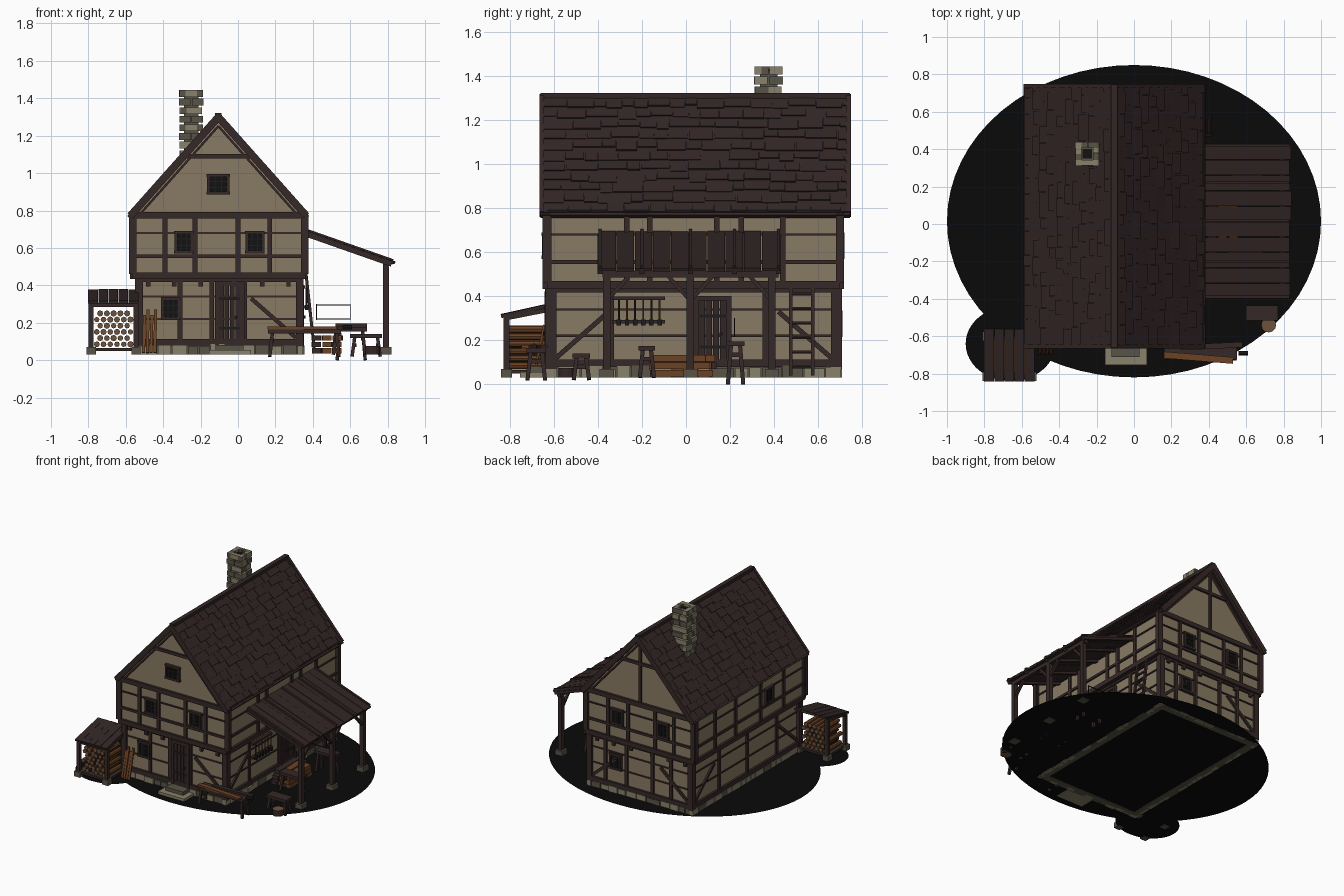
import bpy, bmesh, math, random
from mathutils import Vector as V, Matrix

if "Cube" in bpy.data.objects:
    bpy.data.objects.remove(bpy.data.objects["Cube"])
random.seed(7)
U = random.uniform

def mat(name, r, g, b):
    m = bpy.data.materials.new(name)
    m.diffuse_color = (r, g, b, 1)
    m.use_nodes = True
    m.node_tree.nodes["Principled BSDF"].inputs["Base Color"].default_value = m.diffuse_color
    return m
MATS = [mat("ground_black", .003, .003, .003), mat("plaster", .25, .195, .125),
        mat("roof_brown", .033, .019, .019), mat("dark_timber", .035, .021, .020),
        mat("glass_black", .006, .006, .007), mat("pale_stone", .25, .22, .145),
        mat("dark_stone", .10, .088, .062), mat("warm_wood", .15, .055, .018),
        mat("log_end", .15, .085, .045), mat("iron", .012, .012, .013)]
GROUND, PLASTER, ROOF, TIMBER, GLASS, STONE, STONE2, WOOD, LOG, IRON = range(10)

class Part:
    """Collects boxes, beams and rods into one named object."""
    def __init__(self, name):
        self.name, self.bm = name, bmesh.new()
    def solid(self, verts, faces, m):
        vs = [self.bm.verts.new(v) for v in verts]
        for f in faces:
            self.bm.faces.new([vs[i] for i in f]).material_index = m
    def beam(self, a, b, w, d, m, n=(0, 0, 1)):
        a, b, n = V(a), V(b), V(n)
        t = (b - a).normalized()
        s = n.cross(t)
        s = s.normalized() if s.length > 1e-4 else V((1, 0, 0))
        n = t.cross(s)
        pts = [p + s * (w / 2 * i) + n * (d / 2 * j) for p in (a, b)
               for i, j in ((-1, -1), (1, -1), (1, 1), (-1, 1))]
        self.solid(pts, [(3, 2, 1, 0), (4, 5, 6, 7)] +
                   [(i, (i + 1) % 4, (i + 1) % 4 + 4, i + 4) for i in range(4)], m)
    def box(self, x0, x1, y0, y1, z0, z1, m):
        y = (y0 + y1) / 2
        z = (z0 + z1) / 2
        self.beam((x0, y, z), (x1, y, z), y1 - y0, z1 - z0, m)
    def rod(self, a, b, r, m, sides=8, cap=None):
        a, b = V(a), V(b)
        q = (b - a).to_track_quat('Z', 'Y')
        ring = [q @ V((r * math.cos(k * math.tau / sides), r * math.sin(k * math.tau / sides), 0))
                for k in range(sides)]
        self.solid([p + o for p in (a, b) for o in ring],
                   [(i, (i + 1) % sides, (i + 1) % sides + sides, i + sides) for i in range(sides)], m)
        c = m if cap is None else cap
        self.solid([a + o for o in reversed(ring)], [range(sides)], c)
        self.solid([b + o for o in ring], [range(sides)], c)
    def done(self):
        me = bpy.data.meshes.new(self.name)
        self.bm.to_mesh(me)
        for m in MATS:
            me.materials.append(m)
        bpy.context.collection.objects.link(bpy.data.objects.new(self.name, me))

# Ground: flat oval, plus a small patch under the wood store
p = Part("ground")
for cx, cy, rx, ry, z in ((0, .015, 1, .835, .035), (-.66, -.64, .24, .2, .033)):
    p.solid([(cx + rx * math.cos(k * math.tau / 64), cy + ry * math.sin(k * math.tau / 64), z)
             for k in range(64)], [range(64)], GROUND)
p.done()

# Stone foundation
p = Part("foundation")
p.box(-.53, .33, -.62, -.58, .03, .08, STONE2); p.box(-.53, .33, .65, .69, .03, .08, STONE2)
p.box(-.53, -.49, -.62, .69, .03, .08, STONE2); p.box(.29, .33, -.62, .69, .03, .08, STONE2)
for lo, hi, axis in ((-.55, .35, 0), (-.64, .71, 1)):
    t = lo
    while t < hi - .03:
        e = min(t + U(.05, .11), hi)
        for side in (0, 1):
            h, o, m = U(.07, .09), U(.0, .01), random.choice((STONE, STONE, STONE2))
            if axis == 0:
                y = (-.635 - o, .70 + o)[side]
                p.box(t, e - .006, min(y, y + .03 - .06 * side), max(y, y + .03 - .06 * side), .03, h, m)
            else:
                x = (-.545 - o, .345 + o)[side]
                p.box(min(x, x + .03 - .06 * side), max(x, x + .03 - .06 * side), t, e - .006, .03, h, m)
        t = e
p.done()

# Plaster walls and gable
p = Part("plaster_walls")
p.box(-.53, .33, -.62, .69, .07, .46, PLASTER)
p.box(-.56, .355, -.635, .70, .45, .79, PLASTER)
tri = [(-.56, .78), (.35, .78), (-.105, 1.30)]
p.solid([(x, y, z) for y in (-.635, .70) for x, z in tri],
        [(0, 1, 2), (5, 4, 3), (0, 2, 5, 3), (1, 4, 5, 2), (0, 3, 4, 1)], PLASTER)
p.done()

# Timber frame: each facade maps (along, height) to a point on the wall
FACES = {"front": ((0, -1, 0), lambda u, z: (u, -.635 if z > .45 else -.62, z)),
         "back": ((0, 1, 0), lambda u, z: (u, .70 if z > .45 else .69, z)),
         "left": ((-1, 0, 0), lambda u, z: (-.56 if z > .45 else -.53, u, z)),
         "right": ((1, 0, 0), lambda u, z: (.355 if z > .45 else .33, u, z))}
def timber(p, face, u0, z0, u1, z1, w=.025, d=.024):
    n, f = FACES[face]
    p.beam(f(u0, z0), f(u1, z1), w, d, TIMBER, n)
for face in FACES:
    p = Part(face + "_timber_frame")
    gable = face in ("front", "back")
    a, b, a2, b2 = (-.53, .33, -.565, .36) if gable else (-.61, .68, -.63, .70)
    if gable:
        up, low = (-.39, -.23, 0, .17), ((-.31, -.14, .035) if face == "front" else (-.36, -.2, .02, .2))
    else:
        up, low = ((-.27, -.165, .14, .25, .44) if face == "right" else (-.38, -.1, .2, .45)), (-.34, .02, .36)
    timber(p, face, a2, .775, b2, .775, .035, .035)
    timber(p, face, a2, .4505, b2, .4505, .035, .035)
    timber(p, face, a2, .555, b2, .555, .018)
    timber(p, face, a2, .68, b2, .68, .010, .016)
    timber(p, face, a, .095, b, .095, .035, .034)
    timber(p, face, a, .43, b, .43, .025)
    for z in (.22, .34):
        timber(p, face, a, z, b, z, .010, .014)
    for u in up:
        timber(p, face, u, .46, u, .77)
    for u in low:
        timber(p, face, u, .09, u, .44)
    for u in (a, b):
        timber(p, face, u, .07, u, .44, .042, .036)
    for u in (a2, b2):
        timber(p, face, u, .46, u, .78, .036, .034)
    timber(p, face, b - .02, .12, b - .26, .33, .022)
    if face != "front":
        timber(p, face, a + .02, .12, a + .26, .33, .022)
    if gable:
        # gable tie, rafters and (at the back) a king post
        y, n = (-.64, (0, -1, 0)) if face == "front" else (.705, (0, 1, 0))
        p.beam((-.285, y, 1.09), (.075, y, 1.09), .022, .02, TIMBER, n)
        for s in (-1, 1):
            for k, w in ((.0, .028), (.04, .012)):
                p.beam((-.105 + s * (.455 - k), y, .785), (-.105, y, 1.295 - k * 1.1), w, .03, TIMBER, n)
        if face == "back":
            p.beam((-.105, y, .78), (-.105, y, 1.28), .022, .02, TIMBER, n)
        # jetty brackets
        for u in (-.48, -.34, -.2, -.02, .13, .27):
            p.box(u - .012, u + .012, *sorted((y, y * .96)), .395, .44, TIMBER)
    p.done()

# Windows: dark pane, frame and glazing bars
def window(name, face, u, z, w=.085, h=.105):
    p = Part(name)
    n, f = FACES[face]
    up = lambda u0, z0, u1, z1, wd, d, m: p.beam(f(u0, z0), f(u1, z1), wd, d, m, n)
    up(u, z - h / 2, u, z + h / 2, w, .022, GLASS)
    for s in (-1, 1):
        up(u + s * w / 2, z - h / 2 - .008, u + s * w / 2, z + h / 2 + .008, .016, .04, TIMBER)
        up(u - w / 2 - .01, z + s * h / 2, u + w / 2 + .01, z + s * h / 2, .016, .042, TIMBER)
        up(u + s * w / 6, z - h / 2, u + s * w / 6, z + h / 2, .005, .03, IRON)
        up(u - w / 2, z + s * h / 6, u + w / 2, z + s * h / 6, .005, .03, IRON)
    p.done()
for i, (face, u, z) in enumerate((("front", -.29, .63), ("front", .09, .63), ("front", -.36, .275),
        ("back", -.30, .63), ("back", .09, .63), ("back", .11, .275), ("left", -.2, .63))):
    window("window_%d" % (i + 1), face, u, z)
window("gable_window", "front", -.105, .94, .105, .095)

# Plank doors and stone step
def door(name, face, u, w, top):
    p = Part(name)
    n, f = FACES[face]
    for k in range(4):
        x = u + w * (k - 1.5) / 4
        p.beam(f(x, .10), f(x, top), w / 4 - .004, .03, ROOF, n)
    for s in (-1, 1):
        p.beam(f(u + s * (w / 2 + .01), .08), f(u + s * (w / 2 + .01), top + .02), .022, .045, TIMBER, n)
    p.beam(f(u - w / 2 - .02, top + .01), f(u + w / 2 + .02, top + .01), .024, .046, TIMBER, n)
    for z in (.17, top - .07):
        p.beam(f(u - w / 2, z), f(u + w / 2, z), .014, .036, IRON, n)
    p.rod(V(f(u + w * .3, .23)), V(f(u + w * .3, .23)) + V(n) * .03, .008, IRON)
    p.done()
door("front_door", "front", -.045, .115, .40)
door("side_door", "right", .12, .13, .38)
p = Part("door_step")
p.box(-.155, .07, -.755, -.64, .03, .055, STONE); p.box(-.12, .03, -.71, -.63, .05, .082, STONE2)
p.done()

# Main roof: slab, shingle rows, rake boards and ridge
p = Part("main_roof")
ridge = V((-.105, 0, 1.30))
for s in (-1, 1):
    eave = V((-.105 + s * .47, 0, .772))
    t = (ridge - eave).normalized()
    n = V((s * t.z, 0, abs(t.x)))
    L, rows = (ridge - eave).length, 11
    mid = V((0, .04, 0))
    p.beam(eave + mid, ridge + mid, 1.39, .018, ROOF, n)
    for r in range(rows):
        y = -.655
        while y < .735:
            e = min(y + U(.05, .15), .738)
            lo, hi = r * L / rows + U(-.012, .012) * (r > 0), min((r + 1.25) * L / rows, L)
            c = V((0, (y + e) / 2, 0))
            p.beam(eave + c + t * lo + n * U(.012, .017), eave + c + t * hi + n * .007, e - y - .003, .007, ROOF, n)
            y = e
    for y in (-.655, .738):
        o = V((0, y, 0))
        p.beam(eave + o, ridge + o + t * .008, .022, .04, TIMBER, n)
    p.beam(eave + V((0, -.66, 0)), eave + V((0, .745, 0)), .025, .022, TIMBER, n)
p.box(-.122, -.088, -.66, .745, 1.298, 1.322, ROOF)
p.done()

# Chimney: rings of stone around a dark flue
p = Part("chimney")
p.box(-.29, -.21, .335, .415, 1.0, 1.425, STONE2)
p.box(-.275, -.225, .35, .40, 1.42, 1.43, GLASS)
for k in range(9):
    z, h = 1.04 + k * .046, .036
    g = .062 + U(-.004, .004) + (.006 if k == 0 else 0)
    for s in (-1, 1):
        for q in (-.5, .5):
            w = U(.028, .034)
            p.box(-.25 + q * g - w, -.25 + q * g + w, *sorted((.375 + s * g, .375 + s * (g - .032))),
                  z, z + h, STONE2 if (k + (s > 0)) % 2 else STONE)
            p.box(*sorted((-.25 + s * g, -.25 + s * (g - .032))), .375 + q * g - w, .375 + q * g + w,
                  z, z + h, STONE if (k + (q > 0)) % 2 else STONE2)
p.done()

# Lean-to: plank roof on three braced posts
p = Part("lean_to_roof")
n = V((.17, 0, .47)).normalized()
for k in range(10):
    y = -.358 + k * .0825
    p.beam((.35, y, .69), (.84 - U(0, .012), y, .52), .079, .012 + U(0, .005), ROOF, n)
for y in (-.39, -.2, .02, .22, .42):
    p.beam((.36, y, .70), (.83, y, .535), .014, .01, TIMBER, n)
    p.beam((.35, y, .675), (.82, y, .51), .022, .02, TIMBER, n)
p.done()
p = Part("lean_to_posts")
p.box(.775, .805, -.38, .42, .485, .515, TIMBER)
for y in (-.36, .02, .39):
    p.box(.775, .807, y - .017, y + .017, .06, .50, TIMBER)
    p.box(.76, .82, y - .032, y + .032, .03, .07, STONE2)
    for s in (-1, 1):
        if abs(y + s * .1) < .41:
            p.beam((.79, y, .38), (.79, y + s * .1, .49), .018, .018, TIMBER, (1, 0, 0))
p.done()

# Ladder against the right wall
p = Part("ladder")
for y in (.475, .575):
    p.beam((.41, y, .04), (.365, y, .45), .016, .016, TIMBER, (1, 0, 0))
for k in range(6):
    f = (k + .6) / 6.2
    p.rod((.41 - .045 * f, .475, .04 + .41 * f), (.41 - .045 * f, .575, .04 + .41 * f), .008, TIMBER, 6)
p.done()

# Tool rack on the right wall
p = Part("tool_rack")
for z in (.285, .39):
    p.box(.34, .362, -.335, -.095, z - .008, z + .008, TIMBER)
for k in range(6):
    y = -.305 + k * .037
    p.rod((.366, y, .275), (.366, y, .385), .005, WOOD if k % 2 else TIMBER, 6)
    p.box(.358, .376, y - .01, y + .01, .268, .295, IRON)
p.done()

# Benches, sawhorses and stool
def bench(name, x0, x1, y0, y1, top, foot, m, splay=.015):
    p = Part(name)
    p.box(x0, x1, y0, y1, top - .022, top, m)
    for x, sx in ((x0 + .025, -1), (x1 - .025, 1)):
        for y, sy in ((y0 + .02, -1), (y1 - .02, 1)):
            p.beam((x, y, top - .01), (x + sx * splay, y + sy * splay, foot), .018, .018, TIMBER, (0, 1, 0))
        p.box(x - .008, x + .008, y0 + .015, y1 - .015, top - .07, top - .05, TIMBER)
    p.done()
bench("front_bench", .16, .55, -.725, -.635, .165, .018, TIMBER)
bench("stool", .60, .77, -.515, -.435, .14, .02, TIMBER)
bench("sawhorse_near", .50, .69, -.215, -.14, .175, .03, TIMBER)
bench("sawhorse_far", .52, .69, .185, .265, .195, .0, TIMBER)
p = Part("bench_planks")
p.beam((.16, -.70, .172), (.53, -.73, .172), .035, .014, WOOD)
p.beam((.25, -.66, .172), (.58, -.645, .172), .03, .014, TIMBER)
p.rod((.56, -.69, .175), (.61, -.69, .175), .012, IRON)
p.done()
p = Part("chopping_stump")
p.rod((.72, -.54, .03), (.72, -.54, .075), .04, TIMBER, 12, LOG)
p.done()

# Lumber pile and bow saw under the lean-to
p = Part("lumber_pile")
for k in range(9):
    x, z = .42 + (k % 3) * .055, .05 + (k // 3) * .034
    p.beam((x, -.14 + U(-.03, .03), z), (x + U(-.01, .01), .11 + U(-.03, .03), z), .048, .028,
           WOOD if k % 3 else TIMBER)
p.done()
p = Part("bow_saw")
for a, b in (((.42, .22), (.60, .22)), ((.42, .295), (.60, .295)), ((.42, .215), (.42, .3)), ((.60, .215), (.60, .3))):
    p.beam((a[0], .22, a[1]), (b[0], .22, b[1]), .005, .005, IRON, (0, 1, 0))
p.done()

# Wood store: posts, sloping roof and stacked logs
p = Part("wood_store")
for x in (-.785, -.545):
    for y, h in ((-.815, .31), (-.60, .35)):
        p.box(x - .013, x + .013, y - .013, y + .013, .05, h, TIMBER)
        p.box(x - .025, x + .025, y - .025, y + .025, .03, .07, STONE2)
    p.beam((x, -.82, .30), (x, -.59, .345), .02, .02, TIMBER)
p.box(-.79, -.54, -.825, -.805, .285, .305, TIMBER); p.box(-.79, -.54, -.82, -.60, .05, .066, TIMBER)
for k in range(5):
    x = -.775 + k * .054
    p.beam((x, -.84, .31), (x, -.56, .372), .052, .014 + U(0, .005), ROOF)
p.done()
p = Part("stacked_logs")
for r in range(6):
    for k in range(5 if r % 2 else 6):
        x, z = -.755 + k * .036 + (r % 2) * .018, .085 + r * .033
        p.rod((x, -.80 + U(-.015, .015), z), (x, -.61, z), U(.014, .0175), WOOD if U(0, 1) > .4 else TIMBER, 8, LOG)
p.done()

# Planks leaning on the front wall
p = Part("leaning_planks")
for k in range(4):
    p.beam((-.505 + k * .02, -.69, .04), (-.50 + k * .02, -.645, .24 + .03 * (k % 2)), .016, .01, WOOD, (0, 1, 0))
p.done()
